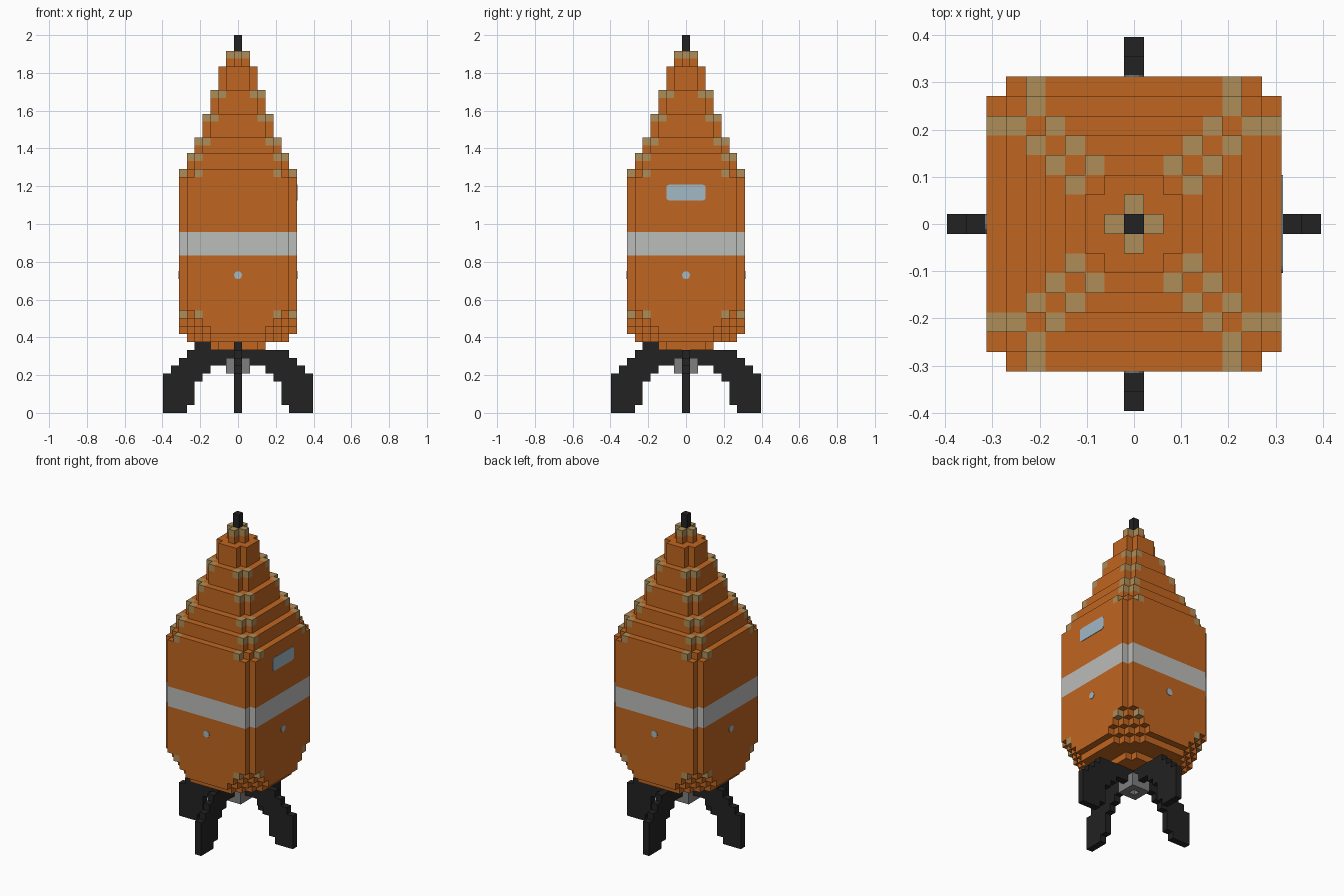
import bpy, bmesh, math
from mathutils import Matrix, Vector

cube = bpy.data.objects.get("Cube")
if cube:
    bpy.data.objects.remove(cube)

U = 1 / 24  # block size


def material(name, r, g, b):
    m = bpy.data.materials.new(name)
    m.use_nodes = True
    m.diffuse_color = (r, g, b, 1)
    m.node_tree.nodes["Principled BSDF"].inputs["Base Color"].default_value = (r, g, b, 1)
    return m


ORANGE = material("orange", 0.53, 0.133, 0.015)
TAN = material("tan", 0.43, 0.27, 0.098)
SILVER = material("silver", 0.50, 0.51, 0.49)
BLACK = material("black", 0.016, 0.016, 0.016)
GREY = material("grey", 0.21, 0.21, 0.21)
GLASS = material("pale blue", 0.36, 0.48, 0.56)


def finish(name, bm, mats):
    mesh = bpy.data.meshes.new(name)
    bm.to_mesh(mesh)
    bm.free()
    for m in mats:
        mesh.materials.append(m)
    obj = bpy.data.objects.new(name, mesh)
    bpy.context.collection.objects.link(obj)
    return obj


def blocks(name, cells, mats):
    """Skin a {(x, y, z): material index} block set with its exposed faces."""
    bm = bmesh.new()
    verts = {}
    for cell, mat in cells.items():
        for axis in range(3):
            for side in (-1, 1):
                near = list(cell)
                near[axis] += side
                if tuple(near) in cells:
                    continue
                corners = []
                for a, b in ((0, 0), (1, 0), (1, 1), (0, 1)):
                    p = list(cell)
                    p[axis] += side > 0
                    p[(axis + 1) % 3] += a
                    p[(axis + 2) % 3] += b
                    p = tuple(p)
                    if p not in verts:
                        verts[p] = bm.verts.new(((p[0] - 0.5) * U, (p[1] - 0.5) * U, p[2] * U))
                    corners.append(verts[p])
                face = bm.faces.new(corners if side > 0 else corners[::-1])
                face.material_index = mat
    bmesh.ops.dissolve_limit(bm, angle_limit=0.01, verts=bm.verts[:],
                             edges=bm.edges[:], delimit={'MATERIAL'})
    return finish(name, bm, mats)


def layer(n, cut):
    """Square layer of half width n with its corners cut diagonally."""
    r = range(-n, n + 1)
    return [(x, y) for x in r for y in r if abs(x) + abs(y) <= cut]


# Hull: (first z, last z, half width, diagonal limit, tan corner offset or None)
tiers = [(8, 8, 3, 5, None), (9, 9, 6, 9, None), (10, 10, 7, 10, None),
         (11, 11, 7, 11, None), (12, 12, 7, 12, 5), (13, 29, 7, 13, None),
         (30, 30, 7, 12, 5), (31, 32, 6, 11, 5), (33, 34, 5, 9, 4),
         (35, 37, 4, 7, 3), (38, 40, 3, 5, 2), (41, 43, 2, 3, None),
         (44, 45, 1, 1, 0)]
hull = {}
for z0, z1, n, cut, corner in tiers:
    for z in range(z0, z1 + 1):
        for x, y in layer(n, cut):
            far, close = max(abs(x), abs(y)), min(abs(x), abs(y))
            mat = 0
            if z == z1 and far == n and close == corner:
                mat = 1
            elif 20 <= z <= 22:
                mat = 2
            hull[x, y, z] = mat
blocks("hull", hull, [ORANGE, TAN, SILVER])

# Nose spike
blocks("nose_spike", {(0, 0, z): 0 for z in (46, 47)}, [BLACK])

# Four stepped legs meeting in a cross: (inner, outer) block per height
spans = [(7, 9), (6, 9), (6, 9), (6, 9), (5, 9), (4, 8), (2, 7), (0, 6)]
legs = {}
for dx, dy in ((1, 0), (-1, 0), (0, 1), (0, -1)):
    for z, (a, b) in enumerate(spans):
        for i in range(a, b + 1):
            legs[dx * i, dy * i, z] = 0
    if dx + dy < 0:
        for i in (4, 5):
            legs[dx * i, dy * i, 8] = 0
blocks("legs", legs, [BLACK])

# Engine nozzle with a recessed centre
nozzle = {(x, y, z): 0 for x in (-1, 0, 1) for y in (-1, 0, 1) for z in (5, 6)}
del nozzle[0, 0, 5]
blocks("nozzle", nozzle, [GREY])


def plate(name, width, height, radius, z, turn):
    """Thin rounded plate on a hull side, facing +x before turning."""
    bm = bmesh.new()
    ring = []
    for q, (sy, sz) in enumerate(((1, 1), (-1, 1), (-1, -1), (1, -1))):
        for k in range(4):
            t = (q + k / 3) * math.pi / 2
            ring.append(bm.verts.new((7.5 * U - 0.002,
                                      sy * (width / 2 - radius) + radius * math.cos(t),
                                      z + sz * (height / 2 - radius) + radius * math.sin(t))))
    face = bm.faces.new(ring)
    out = bmesh.ops.extrude_face_region(bm, geom=[face])["geom"]
    top = [v for v in out if isinstance(v, bmesh.types.BMVert)]
    bmesh.ops.translate(bm, verts=top, vec=Vector((0.005, 0, 0)))
    bmesh.ops.remove_doubles(bm, verts=bm.verts[:], dist=0.0001)
    bmesh.ops.recalc_face_normals(bm, faces=bm.faces[:])
    bmesh.ops.rotate(bm, verts=bm.verts[:], matrix=Matrix.Rotation(turn, 3, 'Z'))
    return finish(name, bm, [GLASS])


# Side window and one small round port per side
plate("window", 5 * U, 2 * U, 0.015, 28 * U, 0)
for i, side in enumerate(("left", "back", "right", "front")):
    plate(side + "_port", U, U, 0.0205, 17.5 * U, i * math.pi / 2)
